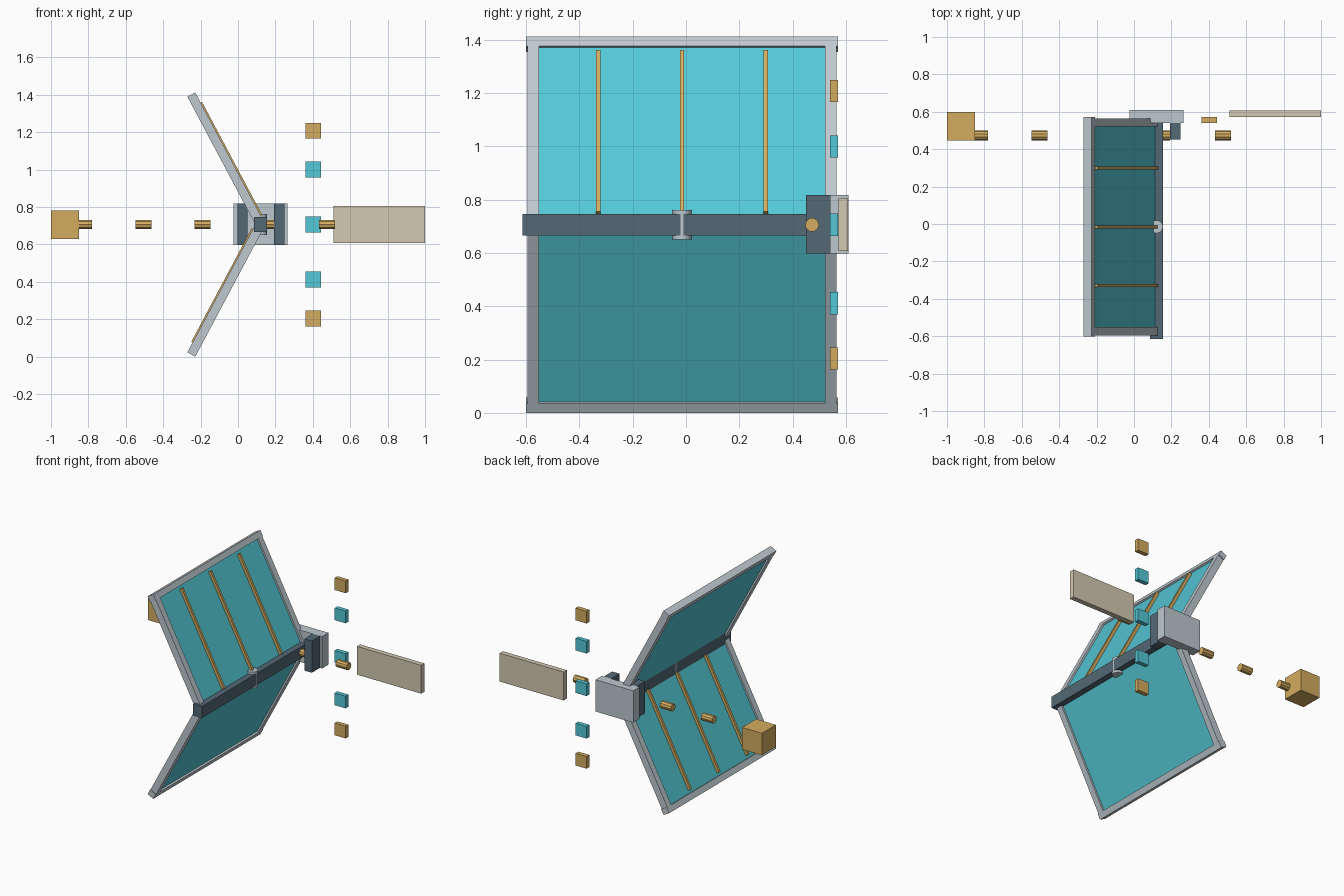
import bpy, bmesh
from math import radians
from mathutils import Matrix, Vector

cube = bpy.data.objects.get("Cube")
if cube:
    bpy.data.objects.remove(cube)


def material(name, rgb):
    lin = [((c / 255 + 0.055) / 1.055) ** 2.4 for c in rgb]
    m = bpy.data.materials.new(name)
    m.use_nodes = True
    m.diffuse_color = (*lin, 1)
    m.node_tree.nodes["Principled BSDF"].inputs["Base Color"].default_value = (*lin, 1)
    return m


SILVER = material("silver", (190, 201, 207))
SLATE = material("slate", (83, 104, 118))
TEAL = material("teal", (84, 200, 214))
GOLD = material("gold", (212, 172, 96))
SAND = material("sand", (212, 201, 178))


def finish(name, bm, mat, matrix):
    me = bpy.data.meshes.new(name)
    bm.transform(matrix)
    bm.to_mesh(me)
    bm.free()
    me.materials.append(mat)
    ob = bpy.data.objects.new(name, me)
    bpy.context.collection.objects.link(ob)
    return ob


def box(name, mat, lo, hi, frame=Matrix()):
    lo, hi = Vector(lo), Vector(hi)
    bm = bmesh.new()
    bmesh.ops.create_cube(bm, size=1)
    place = Matrix.Translation((lo + hi) / 2) @ Matrix.Diagonal((*(hi - lo), 1))
    return finish(name, bm, mat, frame @ place)


def cylinder(name, mat, centre, radius, length, sides, axis="Z"):
    bm = bmesh.new()
    bmesh.ops.create_cone(bm, cap_ends=True, segments=sides, radius1=radius,
                          radius2=radius, depth=length)
    turn = Matrix.Rotation(radians(90), 4, "Y") if axis == "X" else Matrix()
    return finish(name, bm, mat, Matrix.Translation(centre) @ turn)


MID = 0.706                      # height of the hinge line
HINGE = Vector((0.12, -0.015, MID))
LENGTH = 0.787                   # panel length from the hinge


# Framed panel: local x = face normal, local z = away from the hinge
def panel(prefix, angle):
    frame = Matrix.Translation(HINGE) @ Matrix.Rotation(radians(angle), 4, "Y")
    t = 0.024
    box(prefix + "_sheet", TEAL, (-0.012, -0.54, 0.01), (0.012, 0.54, LENGTH - 0.02), frame)
    box(prefix + "_end_rail", SILVER, (-t, -0.586, LENGTH - 0.04), (t, 0.586, LENGTH), frame)
    for side, a, b in (("front", -0.58, -0.536), ("back", 0.536, 0.58)):
        box(f"{prefix}_{side}_rail", SILVER, (-t, a, 0.0), (t, b, LENGTH - 0.04), frame)
    for i in (-1, 0, 1):
        y = i * 0.314
        box(f"{prefix}_strip_{i + 2}", GOLD, (0.012, y - 0.008, 0.04), (0.032, y + 0.008, 0.727), frame)


panel("upper_panel", -28)
panel("lower_panel", 208)

# Hinge beam and its central pivot
box("hinge_beam", SLATE, (0.086, -0.614, MID - 0.04), (0.154, 0.56, MID + 0.04))
cylinder("hinge_pivot", SILVER, HINGE, 0.035, 0.112, 16)

# Mounting block with two fork cheeks
box("mount_block", SILVER, (-0.024, 0.541, 0.598), (0.265, 0.61, 0.818))
for side, x in (("right", 0.024), ("left", 0.221)):
    box(side + "_fork_cheek", SLATE, (x - 0.028, 0.451, 0.598), (x + 0.028, 0.541, 0.818))

# Row of pins along the cross axis
for i, x in enumerate((-0.822, -0.505, -0.19, 0.15, 0.475)):
    cylinder(f"axis_pin_{i + 1}", GOLD, (x, 0.473, MID), 0.026, 0.085, 10, "X")

# Counterweight and flat vane at the ends
box("counterweight", GOLD, (-1, 0.447, MID - 0.076), (-0.849, 0.6, MID + 0.076))
box("vane_plate", SAND, (0.51, 0.573, MID - 0.098), (1, 0.608, MID + 0.098))

# Vertical column of small tiles
for i, (dz, mat) in enumerate(((-0.502, GOLD), (-0.294, TEAL), (0, TEAL), (0.294, TEAL), (0.502, GOLD))):
    z = MID + dz
    box(f"tile_{i + 1}", mat, (0.361, 0.541, z - 0.042), (0.445, 0.571, z + 0.042))
